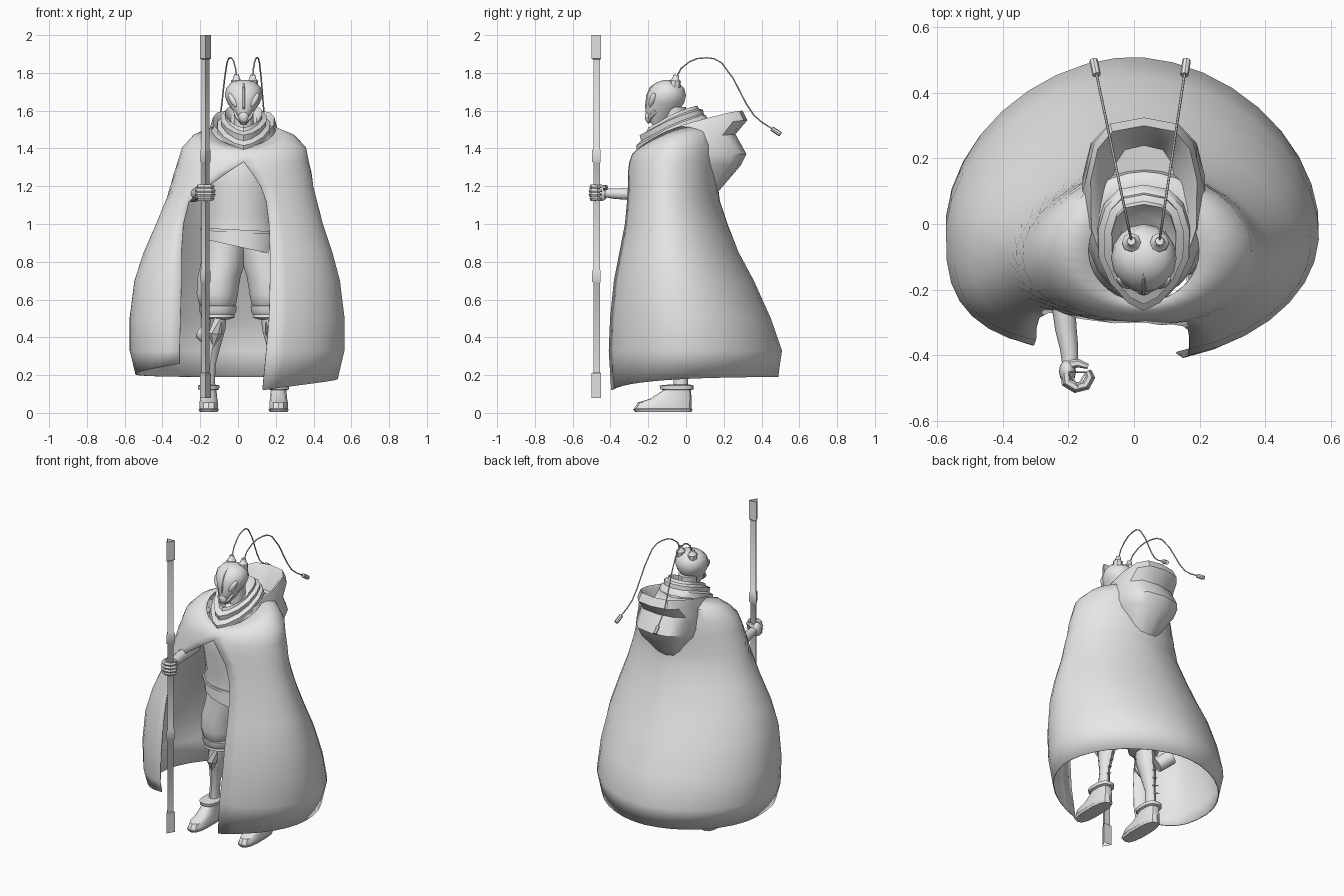
import bpy, bmesh, math
from mathutils import Vector

cube = bpy.data.objects.get("Cube")
if cube:
    bpy.data.objects.remove(cube, do_unlink=True)

grey = bpy.data.materials.new("plain grey")
grey.use_nodes = True
grey.diffuse_color = (0.8, 0.8, 0.8, 1)
grey.node_tree.nodes["Principled BSDF"].inputs["Base Color"].default_value = (0.8, 0.8, 0.8, 1)

MID = 0.03          # symmetry plane of the body
SIDES = ((-1, "right"), (1, "left"))
made = []


def finish(name, bm):
    bmesh.ops.remove_doubles(bm, verts=bm.verts, dist=0.0005)
    bmesh.ops.recalc_face_normals(bm, faces=bm.faces)
    mesh = bpy.data.meshes.new(name)
    bm.to_mesh(mesh)
    bm.free()
    mesh.materials.append(grey)
    ob = bpy.data.objects.new(name, mesh)
    bpy.context.collection.objects.link(ob)
    made.append(ob)
    return ob


def loft(name, rings, closed=True, caps=True):
    """Skin a stack of equally long point rings."""
    bm = bmesh.new()
    rows = [[bm.verts.new(p) for p in r] for r in rings]
    n = len(rows[0])
    for a, b in zip(rows, rows[1:]):
        for i in range(n if closed else n - 1):
            j = (i + 1) % n
            bm.faces.new((a[i], a[j], b[j], b[i]))
    if caps:
        bm.faces.new(rows[0])
        bm.faces.new(rows[-1])
    return finish(name, bm)


def spow(v, p):
    return math.copysign(abs(v) ** p, v)


def ring(n, cx, rx, yf, yb, zf, zb=None, p=1.0, front_p=None, bend=1.5):
    """Oval ring starting at the front; its height runs from zf to zb.
    p squares the oval below 1 and points it above 1."""
    zb = zf if zb is None else zb
    pts = []
    for i in range(n):
        a = math.tau * i / n - math.pi / 2
        s = math.sin(a)
        q = front_p if front_p and s < 0 else p
        front = ((1 - s) / 2) ** bend
        pts.append(Vector((cx + rx * spow(math.cos(a), q),
                           (yf + yb) / 2 + (yb - yf) / 2 * spow(s, q),
                           zb + (zf - zb) * front)))
    return pts


def tube(name, path, radii, n=8):
    """Round tube through a path with one radius per point."""
    path = [Vector(q) for q in path]
    rings = []
    for i, c in enumerate(path):
        d = path[min(i + 1, len(path) - 1)] - path[max(i - 1, 0)]
        q = d.to_track_quat("Z", "Y")
        rings.append([c + q @ Vector((radii[i] * math.cos(math.tau * k / n),
                                      radii[i] * math.sin(math.tau * k / n), 0)) for k in range(n)])
    return loft(name, rings)


def ball(name, loc, size, rot=(0, 0, 0)):
    bm = bmesh.new()
    bmesh.ops.create_uvsphere(bm, u_segments=12, v_segments=8, radius=1)
    ob = finish(name, bm)
    ob.location, ob.scale, ob.rotation_euler = loc, size, rot


# Cloak: height, left/right limits, front/back limits, opening edges, front height
cloak_rows = [
    (0.19, -.545, .53, -.41, .49, -.31, .13, .19), (0.33, -.575, .565, -.425, .51, -.31, .15, .33),
    (0.50, -.575, .565, -.42, .45, -.305, .165, .50), (0.70, -.55, .54, -.40, .36, -.30, .17, .70),
    (0.85, -.50, .50, -.37, .28, -.30, .17, .85), (1.00, -.435, .45, -.34, .22, -.29, .165, 1.0),
    (1.12, -.385, .42, -.325, .18, -.26, .15, 1.12), (1.20, -.36, .40, -.315, .17, -.16, .12, 1.2),
    (1.27, -.34, .39, -.31, .17, -.06, .075, 1.27), (1.33, -.32, .375, -.30, .17, MID, MID, 1.33),
    (1.42, -.295, .36, -.285, .17, MID, MID, 1.37), (1.49, -.24, .30, -.265, .16, MID, MID, 1.39),
    (1.53, -.14, .20, -.24, .11, MID, MID, 1.41)]
rings = []
for k, (z, xl, xr, yf, yb, el, er, zf) in enumerate(cloak_rows):
    cx, rx, cy = (xl + xr) / 2, (xr - xl) / 2, yf + (yb - yf) * 0.45
    # The right front flap swings out squarer than the left one, lower down
    swing = min(1, max(0, (1.33 - z) / 0.5))
    corner = 1 - 0.3 * swing
    a0 = -math.acos((er - cx) / rx)
    a1 = math.tau - math.acos(spow((el - cx) / rx, 1 / corner))
    pts = []
    for i in range(33):
        t = i / 32
        a = a0 + (a1 - a0) * t
        c, s = math.cos(a), math.sin(a)
        q, depth = 1, cy - yf
        if s > 0:
            q, depth = 1.08, yb - cy
        elif c < 0 and t > 0.5:
            q, depth = corner, (cy - yf) * (1 - 0.07 * swing)
        h = z + (zf - z) * ((1 - s) / 2) ** 2
        if k == 0:
            h += 0.07 * (2 * t - 1) ** 3
        pts.append(Vector((cx + rx * spow(c, q), cy + depth * spow(s, q), h)))
    rings.append(pts)
cloak = loft("cloak", rings, closed=False, caps=False)
cloth = cloak.modifiers.new("cloth thickness", "SOLIDIFY")
cloth.thickness = 0.006

# Hood lying on the back, from its inner floor over the rim to the pouch tip
hood = [(.10, -.17, .24, 1.40, 1.46), (.14, -.215, .285, 1.44, 1.575), (.165, -.24, .30, 1.43, 1.60),
        (.178, -.255, .325, 1.405, 1.55), (.19, -.255, .262, 1.385, 1.475), (.19, -.24, .32, 1.36, 1.37),
        (.175, -.22, .29, 1.35, 1.31), (.09, -.1, .17, 1.3, 1.17)]
loft("hood", [ring(14, MID, rx, f, b, zf, zb, p=.65, front_p=1.2, bend=1.7) for rx, f, b, zf, zb in hood])

# Folded scarf round the neck, pointed at the front
scarf = [(.145, -.258, .12, 1.385, 1.545), (.142, -.265, .105, 1.415, 1.575), (.12, -.238, .095, 1.44, 1.58),
         (.124, -.245, .09, 1.47, 1.605), (.10, -.208, .07, 1.49, 1.61), (.10, -.20, .06, 1.51, 1.625),
         (.07, -.15, .03, 1.48, 1.58)]
loft("scarf", [ring(14, MID, rx, f, b, zf, zb, p=.75, front_p=1.3, bend=1.6) for rx, f, b, zf, zb in scarf])
loft("neck", [ring(10, MID, .055, -.12, .0, z) for z in (1.45, 1.62)])

# Head with narrow jaw
head = [(1.525, .014, -.178, -.14), (1.555, .036, -.205, -.08), (1.60, .058, -.215, -.04),
        (1.64, .086, -.21, -.01), (1.68, .10, -.208, .0), (1.72, .092, -.19, -.01),
        (1.75, .065, -.155, -.045), (1.762, .02, -.12, -.08)]
loft("head", [ring(16, MID, rx, f, b, z) for z, rx, f, b in head])
tube("brow_ridge", [(MID, -.15, 1.75), (MID, -.188, 1.722), (MID, -.205, 1.68), (MID, -.213, 1.61)],
     [.003, .006, .007, .006], 6)
ball("muzzle", (MID, -.196, 1.568), (.027, .022, .034))

for s, side in SIDES:
    # Eyes, jaws and feelers
    ball(side + "_eye", (MID + s * .056, -.178, 1.655), (.018, .018, .045), (0, s * .6, s * .5))
    tube(side + "_mandible", [(MID + s * .046, -.16, 1.6), (MID + s * .034, -.19, 1.565),
                              (MID + s * .008, -.2, 1.535)], [.012, .011, .005], 6)
    bx = MID + .005 + s * .043
    tube(side + "_feeler_socket", [(bx, -.06, 1.72), (bx, -.056, 1.758), (bx, -.055, 1.767), (bx, -.052, 1.79)],
         [.029, .029, .019, .013], 8)
    arc = [(-.05, 1.78), (-.025, 1.825), (.02, 1.86), (.06, 1.876), (.11, 1.88), (.15, 1.875), (.19, 1.852),
           (.25, 1.77), (.32, 1.635), (.36, 1.575), (.40, 1.54), (.455, 1.505), (.5, 1.475)]
    feeler = [(bx + (s * .18 - .03) * (y + .05), y, z) for y, z in arc]
    tube(side + "_feeler", feeler, [.004] * len(feeler), 6)
    tube(side + "_feeler_tip", feeler[-2:], [.013, .013], 8)

    # Baggy trousers, knee cuff, shin and boot
    legs = [(.92, .09, .115, -.15, .13), (.8, .108, .12, -.15, .13), (.72, .13, .116, -.155, .11),
            (.63, .14, .112, -.155, .10), (.575, .138, .10, -.145, .09), (.55, .135, .08, -.12, .07)]
    loft(side + "_trouser_leg", [ring(14, MID + s * o, rx, f, b, z) for z, o, rx, f, b in legs])
    cuff = [(.575, .085), (.565, .103), (.535, .10), (.52, .09), (.505, .092), (.495, .06)]
    loft(side + "_knee_cuff", [ring(14, MID + s * .137, r, -.04 - r, -.04 + r, z) for z, r in cuff])
    shin = [(.54, .14, .055, -.10, .03), (.44, .15, .055, -.10, .03), (.36, .163, .045, -.085, .025),
            (.25, .178, .03, -.06, .01), (.1, .185, .034, -.07, .01)]
    loft(side + "_shin", [ring(10, MID + s * o, rx, f, b, z) for z, o, rx, f, b in shin])
    tube(side + "_knee_plate", [(MID + s * .145, -.09, .50), (MID + s * .15, -.095, .42),
                                (MID + s * .16, -.08, .35)], [.03, .035, .006], 6)
    for k in range(5):
        z = .22 + .05 * k
        x = MID + s * (.18 - .008 * k)
        tube(f"{side}_shin_spike_{k}", [(x, 0, z), (x + s * .01, .05, z - .02)], [.009, .001], 5)
    foot = MID + s * .185
    boot = [(0.005, .048, -.27, .03), (.02, .055, -.28, .035), (.022, .05, -.275, .03), (.055, .05, -.255, .03),
            (.075, .046, -.19, .03), (.12, .042, -.12, .025), (.125, .056, -.135, .04), (.145, .058, -.14, .04),
            (.15, .035, -.09, .02)]
    loft(side + "_boot", [ring(14, foot, rx, f, b, z, p=.75) for z, rx, f, b in boot])

# Tunic with slanted hem and belt
tunic = [(.88, .20, -.21, .15), (.96, .205, -.205, .15), (1.05, .19, -.2, .14),
         (1.2, .20, -.23, .14), (1.36, .19, -.22, .13), (1.46, .12, -.16, .1)]
tunic_rings = [ring(18, MID - .02, rx, f, b, z) for z, rx, f, b in tunic]
for p in tunic_rings[0]:
    p.z -= 0.22 * p.x
loft("tunic", tunic_rings)
belt = [ring(18, MID - .02, rx, -.213, .158, z) for rx, z in ((.2, .955), (.213, .955), (.213, .97), (.2, .97))]
for r in belt:
    for p in r:
        p.z -= 0.05 * p.x
loft("belt", belt)
tube("leg_pouch", [(-.12, .07, .37), (-.19, .12, .43)], [.045, .045], 12)

# Arms: the right one reaches forward, the left one hangs under the cloak
tube("right_upper_arm", [(-.16, -.02, 1.4), (-.23, -.06, 1.28), (-.235, -.14, 1.165)], [.07, .06, .05], 10)
tube("right_forearm", [(-.235, -.12, 1.16), (-.215, -.25, 1.16), (-.208, -.32, 1.16), (-.198, -.38, 1.16),
                       (-.195, -.43, 1.165)], [.045, .036, .033, .028, .024], 10)
tube("left_arm", [(.22, -.02, 1.4), (.3, -.02, 1.2), (.29, -.08, .95)], [.07, .055, .035], 10)

# Right hand gripping the staff
STAFF = (-.172, -.467)
ball("right_palm", (-.203, -.45, 1.165), (.026, .038, .044))
for k, reach in enumerate((.036, .042, .042, .037)):
    z = 1.134 + .021 * k
    curl = [(STAFF[0] + reach * math.cos(a), STAFF[1] + .85 * reach * math.sin(a), z)
            for a in [math.radians(d) for d in (160, 210, 260, 310, 360, 395)]]
    tube(f"right_finger_{k}", curl, [.014, .014, .014, .013, .012, .007], 6)
tube("right_thumb", [(-.2, -.43, 1.18), (-.17, -.425, 1.195), (-.14, -.435, 1.195)], [.015, .013, .008], 6)

# Three-sided hollow staff with end sleeves and two bands
THIN, BAND, CAP = .024, .031, .033
staff = [(.08, CAP), (.21, CAP), (.215, THIN), (.69, THIN), (.695, BAND), (.75, BAND), (.76, THIN),
         (1.325, THIN), (1.33, BAND), (1.39, BAND), (1.395, THIN), (1.87, THIN), (1.875, CAP), (2.0, CAP)]
loft("staff", [ring(3, STAFF[0], r, STAFF[1] - r, STAFF[1] + r, z) for z, r in staff], caps=False)

# Smooth shading with sharp edges kept
bpy.ops.object.select_all(action="DESELECT")
for ob in made:
    ob.select_set(True)
bpy.context.view_layer.objects.active = made[0]
bpy.ops.object.shade_smooth_by_angle(angle=math.radians(38))
